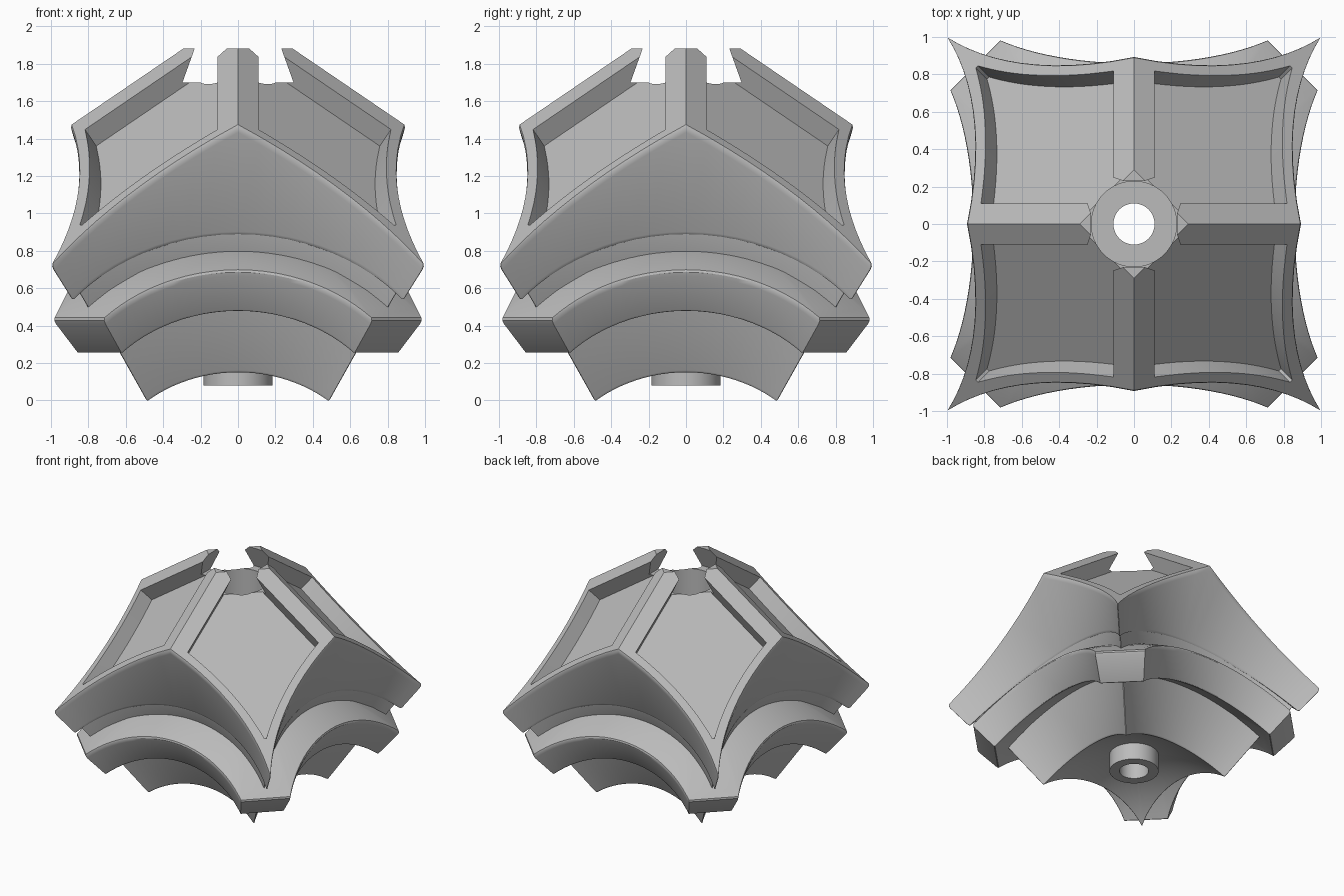
import bpy, bmesh, math
from math import sqrt

if "Cube" in bpy.data.objects:
    bpy.data.objects.remove(bpy.data.objects["Cube"], do_unlink=True)

APEX = 0.87     # every wall runs along rays from a point this far below the ground
SLOPE = 0.68    # fall of the four roof planes
PEAK = 2.08     # height where the roof planes would meet

grey = bpy.data.materials.new("plain_grey")
grey.use_nodes = True
grey.diffuse_color = (0.5, 0.5, 0.5, 1)
grey.node_tree.nodes["Principled BSDF"].inputs["Base Color"].default_value = (0.5, 0.5, 0.5, 1)


def make_object(name, bm):
    bmesh.ops.recalc_face_normals(bm, faces=bm.faces)
    mesh = bpy.data.meshes.new(name)
    bm.to_mesh(mesh)
    bm.free()
    mesh.materials.append(grey)
    obj = bpy.data.objects.new(name, mesh)
    bpy.context.collection.objects.link(obj)
    return obj


def side_limit(mid, bow, trim):
    """Ray slope at which a bowed side reaches the trimmed corner."""
    return (-1 + sqrt(1 + 4 * bow * (trim - mid))) / (2 * bow)


def outline(mid, bow, trim, n=24):
    """Four concave sides, as ray slopes around the vertical."""
    end = side_limit(mid, bow, trim)
    pts = []
    for q in range(4):
        for i in range(n + 1):
            u = end * (2 * i / n - 1)
            v = -(mid + bow * u * u)
            for _ in range(q):
                u, v = -v, u
            pts.append((u, v))
    return pts


def sphere(radius):
    return lambda u, v: radius / sqrt(1 + u * u + v * v)


def roof(scale=1):
    return lambda u, v: scale * (PEAK + APEX) / (1 + SLOPE * (abs(u) + abs(v)))


def ray_solid(name, pts, layers):
    """Closed solid from rings of (outline scale, height along the ray)."""
    bm = bmesh.new()

    def vert(s, height, u, v):
        h = height(u * s, v * s)
        return bm.verts.new((u * s * h, v * s * h, h - APEX))

    rings = [[vert(s, f, u, v) for u, v in pts] for s, f in layers]
    count = len(pts)
    for a, b in zip(rings, rings[1:]):
        for i in range(count):
            j = (i + 1) % count
            bm.faces.new((a[i], a[j], b[j], b[i]))
    for ring, f in ((rings[0], layers[0][1]), (rings[-1], layers[-1][1])):
        pole = vert(0, f, 0, 0)
        for i in range(count):
            bm.faces.new((ring[i], ring[(i + 1) % count], pole))
    return make_object(name, bm)


def lower_layers(radius, soft):
    """Spherical underside with a softened rim."""
    rings = [(0.15 * k, sphere(radius)) for k in range(1, 7)]
    return rings + [(1 - soft, sphere(radius)),
                    (1 - soft * 0.3, sphere(radius * (1 + soft * 0.3))),
                    (1, sphere(radius * (1 + soft)))]


def upper_layers(radius, soft):
    """Spherical top with a softened rim."""
    rings = [(1, sphere(radius * (1 - soft))),
             (1 - soft * 0.3, sphere(radius * (1 - soft * 0.3))),
             (1 - soft, sphere(radius))]
    return rings + [(0.15 * k, sphere(radius)) for k in range(6, 0, -1)]


def cone(name, r1, r2, z1, z2, sides=64):
    bm = bmesh.new()
    bmesh.ops.create_cone(bm, cap_ends=True, segments=sides, radius1=r1, radius2=r2, depth=z2 - z1)
    bmesh.ops.translate(bm, verts=bm.verts, vec=(0, 0, (z1 + z2) / 2))
    return make_object(name, bm)


def square_frustum(name, half1, half2, z1, z2):
    bm = bmesh.new()
    bmesh.ops.create_cube(bm, size=2)
    for v in bm.verts:
        half, z = (half1, z1) if v.co.z < 0 else (half2, z2)
        v.co = (v.co.x * half, v.co.y * half, z)
    return make_object(name, bm)


def cut(obj, cutter):
    cutter.hide_render = True
    mod = obj.modifiers.new("cut", 'BOOLEAN')
    mod.operation = 'DIFFERENCE'
    mod.solver = 'EXACT'
    mod.object = cutter
    bpy.ops.object.select_all(action='DESELECT')
    bpy.context.view_layer.objects.active = obj
    obj.select_set(True)
    bpy.ops.object.modifier_apply(modifier=mod.name)
    bpy.data.objects.remove(cutter, do_unlink=True)


def panel_cutter(sx, sy, arm=0.11, floor=1.91, top=2.2, n=16):
    """Prism square to one roof plane, leaving the rim and half of two arms."""
    mid, bow, trim = 0.352, 0.545, 0.93
    end = side_limit(mid, bow, trim)
    us = [0.05 + (end - 0.05) * i / n for i in range(n + 1)]
    half = [(u, mid + bow * u * u) for u in us]
    rays = half + [(v, u) for u, v in reversed(half)]
    face = [(u * roof()(u, v), v * roof()(u, v)) for u, v in rays]
    face[0] = (arm, face[0][1])
    face[-1] = (face[-1][0], arm)
    face.append((arm, arm))
    bm = bmesh.new()
    rings = []
    for peak in (floor, top):
        rise = (peak - PEAK) / (1 + 2 * SLOPE ** 2)
        shift = SLOPE * rise
        rings.append([bm.verts.new((sx * (x + shift), sy * (y + shift),
                                    PEAK - SLOPE * (x + y) + rise)) for x, y in face])
    low, high = rings
    bm.faces.new(low)
    bm.faces.new(high)
    for i in range(len(low)):
        j = (i + 1) % len(low)
        bm.faces.new((low[i], low[j], high[j], high[i]))
    return make_object("panel_cutter", bm)


# Core with four feet and a hollow underside
core = ray_solid("core", outline(0.42, 0.454, 1.12),
                 lower_layers(1.105, 0.012) + upper_layers(1.65, 0.012))

# Wide band with blunt corners
band = ray_solid("band", outline(0.555, 0.67, 1.315),
                 lower_layers(1.54, 0.008) + upper_layers(1.787, 0.018))

# Neck between the band and the upper body
neck = ray_solid("neck", outline(0.383, 0.595, 1.17),
                 lower_layers(1.7, 0.005) + upper_layers(1.89, 0.002))

# Upper body with a ridged roof
rounded = [(1, roof(0.985)), (0.9955, roof(0.9955)), (0.985, roof())]
upper = ray_solid("upper_body", outline(0.385, 0.62, 1.255), lower_layers(1.88, 0.01) + rounded)

# Collar under the core
collar = cone("collar", 0.185, 0.185, 0.08, 0.3)

# Sunken roof panels, leaving four arms
for sx in (1, -1):
    for sy in (1, -1):
        cut(upper, panel_cutter(sx, sy))

# Flat arm tips, the open seat between them and its round socket
cut(upper, cone("tip_cutter", 0.6, 0.6, 1.883, 2.6))
cut(upper, square_frustum("seat_cutter", 0.297, 0.225, 1.70, 1.9))
cut(upper, cone("socket_cutter", 0.228, 0.228, 1.4, 2.2))

# Bore through every part
parts = (core, band, neck, upper, collar)
for part in parts:
    cut(part, cone("bore_cutter", 0.11, 0.11, -0.2, 2.6))

# Smooth shading with crisp edges
bpy.ops.object.select_all(action='DESELECT')
for part in parts:
    part.select_set(True)
bpy.context.view_layer.objects.active = upper
bpy.ops.object.shade_smooth_by_angle(angle=math.radians(32))
